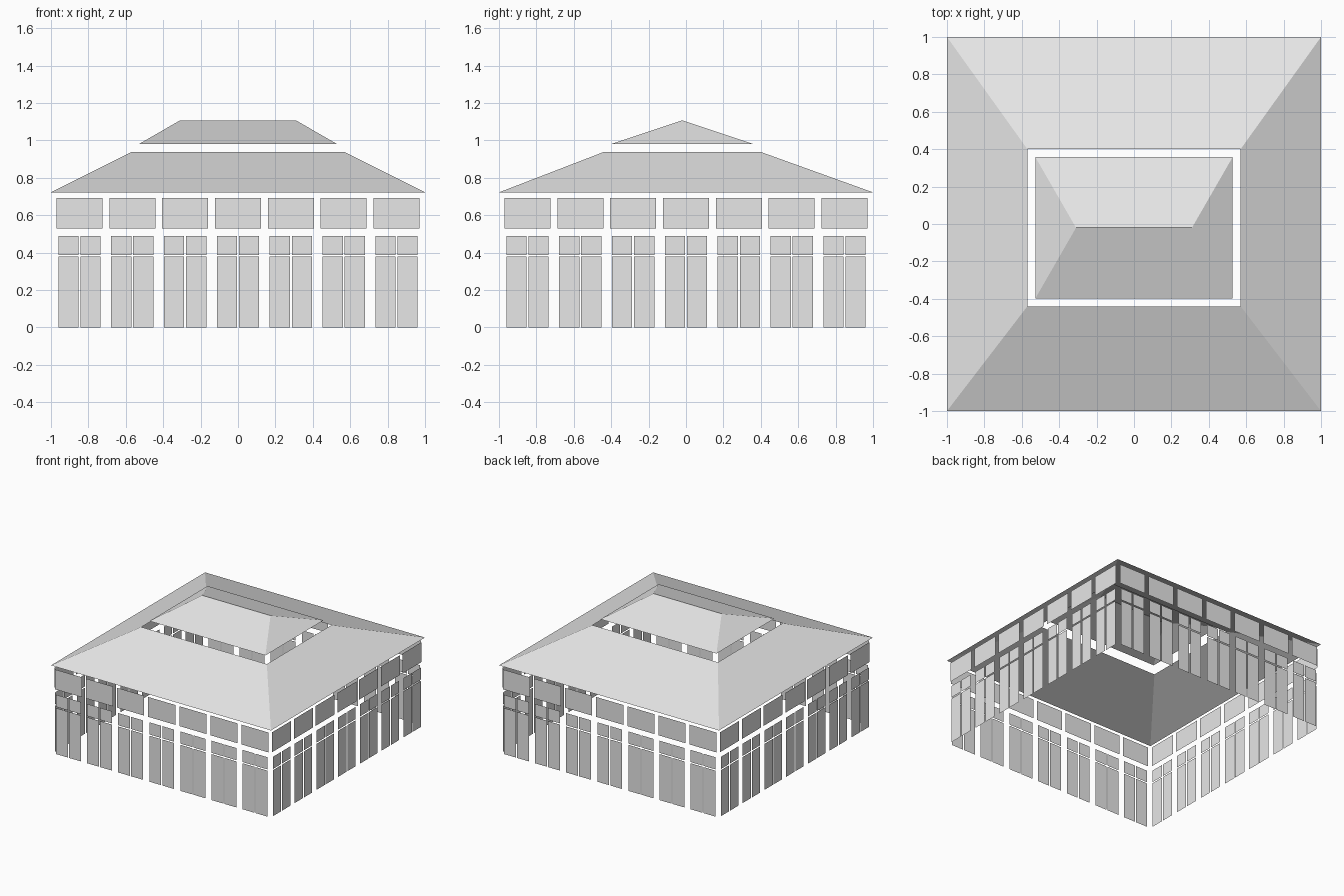
import bpy
import bmesh
from math import pi
from mathutils import Matrix, Vector

cube = bpy.data.objects.get("Cube")
if cube:
    bpy.data.objects.remove(cube, do_unlink=True)

grey = bpy.data.materials.new("light_grey")
grey.use_nodes = True
colour = (0.8, 0.8, 0.8, 1)
grey.diffuse_color = colour
grey.node_tree.nodes["Principled BSDF"].inputs["Base Color"].default_value = colour


def finish(name, bm):
    mesh = bpy.data.meshes.new(name)
    bm.to_mesh(mesh)
    bm.free()
    mesh.materials.append(grey)
    obj = bpy.data.objects.new(name, mesh)
    bpy.context.collection.objects.link(obj)


def rectangle(x, y, z):
    """Corners of a level rectangle, anticlockwise from the front left."""
    return [(x[0], y[0], z), (x[1], y[0], z), (x[1], y[1], z), (x[0], y[1], z)]


def sloped_roof(name, lower, upper):
    """Open shell of four slopes between two level rectangles."""
    bm = bmesh.new()
    low = [bm.verts.new(p) for p in lower]
    high = [bm.verts.new(p) for p in upper]
    for i in range(4):
        j = (i + 1) % 4
        bm.faces.new((low[i], low[j], high[j], high[i]))
    bmesh.ops.remove_doubles(bm, verts=bm.verts, dist=0.001)
    finish(name, bm)


# Lower roof skirt, open in the middle, and the raised hipped roof
sloped_roof("lower_roof",
            rectangle((-1, 1), (-1, 1), 0.722),
            rectangle((-0.57, 0.57), (-0.44, 0.40), 0.938))
sloped_roof("upper_roof",
            rectangle((-0.527, 0.527), (-0.397, 0.357), 0.982),
            rectangle((-0.31, 0.31), (-0.02, -0.02), 1.107))

# Wall panels: spans across one bay, and the height of each row
BAYS = 7
PITCH = 0.2826
WALL = 0.99
PAIR = [(-0.113, -0.005), (0.005, 0.113)]
ROWS = {
    "door_panels": (PAIR, 0.0, 0.378),
    "window_panes": (PAIR, 0.388, 0.488),
    "top_panels": ([(-0.123, 0.123)], 0.53, 0.693),
}


def wall_row(name, turn, spans, bottom, top):
    bm = bmesh.new()
    for bay in range(BAYS):
        middle = (bay - (BAYS - 1) / 2) * PITCH
        for a, b in spans:
            corners = [(a, bottom), (b, bottom), (b, top), (a, top)]
            bm.faces.new([bm.verts.new(turn @ Vector((middle + u, -WALL, z)))
                          for u, z in corners])
    finish(name, bm)


for k, side in enumerate(("front", "right", "back", "left")):
    turn = Matrix.Rotation(k * pi / 2, 3, "Z")
    # Quarter turns from the front reach +x first, the model's own left
    side = {"right": "left", "left": "right"}.get(side, side)
    for row, (spans, bottom, top) in ROWS.items():
        wall_row(side + "_" + row, turn, spans, bottom, top)
